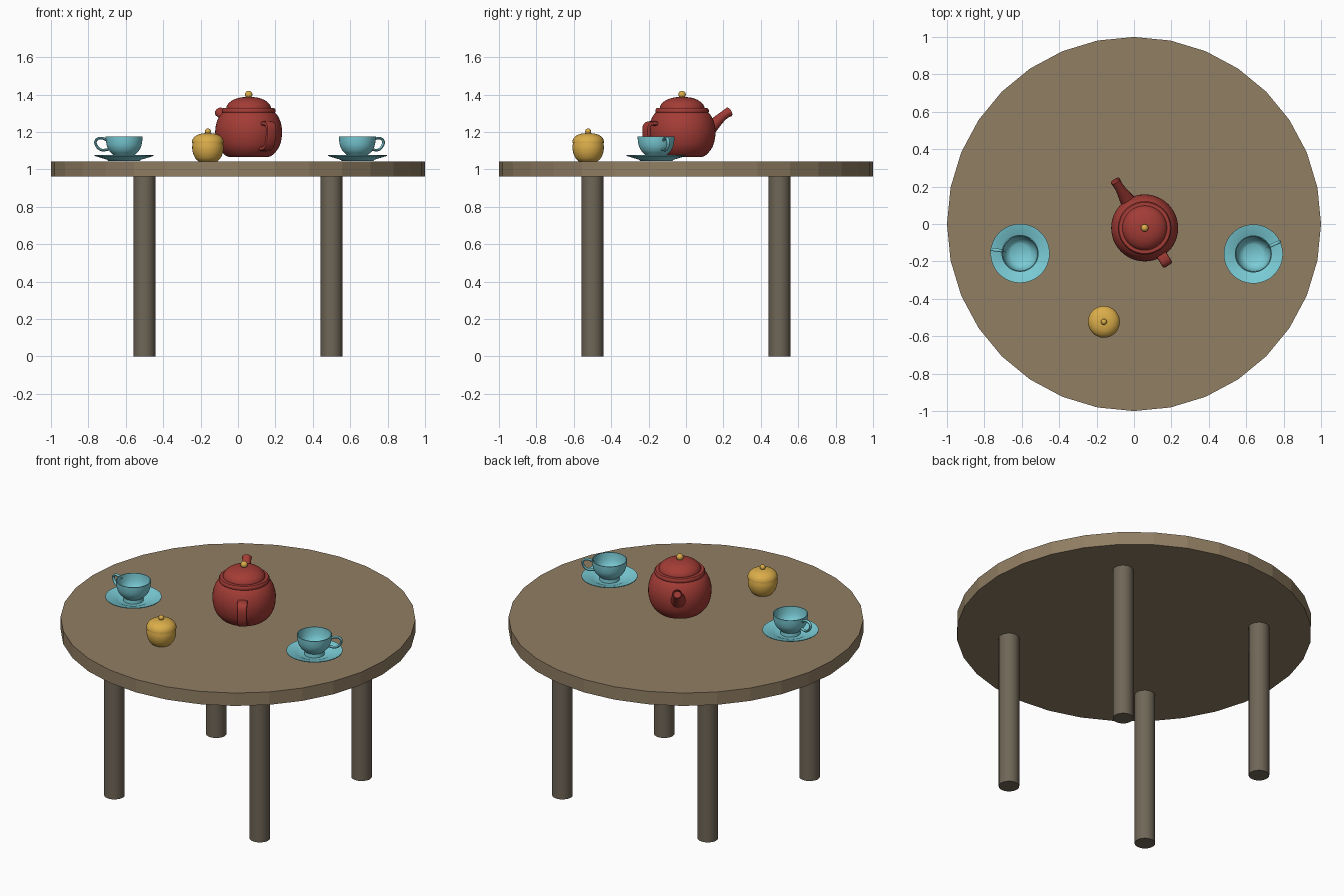
import bpy, bmesh, math
from mathutils import Vector

if "Cube" in bpy.data.objects:
    bpy.data.objects.remove(bpy.data.objects["Cube"])


def material(name, srgb):
    m = bpy.data.materials.new(name)
    m.diffuse_color = [((c + 0.055) / 1.055) ** 2.4 for c in srgb] + [1]
    m.use_nodes = True
    m.node_tree.nodes["Principled BSDF"].inputs["Base Color"].default_value = m.diffuse_color
    return m


WOOD = material("table wood", (0.57, 0.495, 0.39))
LEG = material("dark leg wood", (0.435, 0.40, 0.34))
RED = material("red glaze", (0.64, 0.235, 0.21))
TEAL = material("teal china", (0.48, 0.80, 0.84))
GOLD = material("golden yellow", (0.86, 0.68, 0.29))


def finish(bm, name, mat, loc=(0, 0, 0), angle=0, smooth=35):
    bmesh.ops.recalc_face_normals(bm, faces=bm.faces)
    me = bpy.data.meshes.new(name)
    bm.to_mesh(me)
    bm.free()
    me.materials.append(mat)
    ob = bpy.data.objects.new(name, me)
    bpy.context.collection.objects.link(ob)
    ob.location = loc
    ob.rotation_euler.z = angle
    if smooth:
        bpy.ops.object.select_all(action='DESELECT')
        bpy.context.view_layer.objects.active = ob
        ob.select_set(True)
        bpy.ops.object.shade_smooth_by_angle(angle=math.radians(smooth))
    return ob


def spline(pts, n=5):
    """Catmull-Rom through points of any dimension."""
    pts = [Vector(p) for p in pts]
    ext = [2 * pts[0] - pts[1]] + pts + [2 * pts[-1] - pts[-2]]
    out = []
    for a, b, c, d in zip(ext, ext[1:], ext[2:], ext[3:]):
        for i in range(n):
            t = i / n
            out.append(0.5 * (2 * b + (c - a) * t + (2 * a - 5 * b + 4 * c - d) * t * t
                              + (3 * b - a - 3 * c + d) * t ** 3))
    return out + [pts[-1]]


def lathe(name, profile, mat, loc, seg=48, smooth=35):
    """Revolve (radius, z) points around the vertical axis."""
    bm = bmesh.new()
    vs = [bm.verts.new((r, 0, z)) for r, z in profile]
    es = [bm.edges.new(p) for p in zip(vs, vs[1:])]
    bmesh.ops.spin(bm, geom=vs + es, cent=(0, 0, 0), axis=(0, 0, 1),
                   angle=math.tau, steps=seg, use_duplicate=False)
    bmesh.ops.remove_doubles(bm, verts=bm.verts, dist=1e-5)
    return finish(bm, name, mat, loc, 0, smooth)


def sweep(name, path, mat, loc, angle, power=1.0, seg=16, hollow=False):
    """Sweep along (reach, z, half width, half thickness); power < 1 squares the section."""
    path = spline(path)
    bm = bmesh.new()
    rings = []
    for i, p in enumerate(path):
        q, s = path[max(i - 1, 0)], path[min(i + 1, len(path) - 1)]
        t = Vector((s[0] - q[0], 0, s[1] - q[1])).normalized()
        nrm = Vector((-t.z, 0, t.x))
        ring = []
        for k in range(seg):
            a = math.tau * (k + 0.5) / seg
            c, d = (math.copysign(abs(f) ** power, f) for f in (math.cos(a), math.sin(a)))
            ring.append(bm.verts.new(Vector((p[0], c * p[2], p[1])) + nrm * d * p[3]))
        rings.append(ring)
    for a, b in zip(rings, rings[1:]):
        for k in range(seg):
            bm.faces.new((a[k], a[k - 1], b[k - 1], b[k]))
    bm.faces.new(rings[0])
    end = bm.faces.new(rings[-1][::-1])
    if hollow:  # open mouth
        bmesh.ops.recalc_face_normals(bm, faces=bm.faces)
        bmesh.ops.inset_region(bm, faces=[end], thickness=0.007)
        bmesh.ops.translate(bm, verts=end.verts, vec=(-0.025, 0, -0.015))
    return finish(bm, name, mat, loc, angle)


def ball(name, r, mat, loc):
    bm = bmesh.new()
    bmesh.ops.create_uvsphere(bm, u_segments=20, v_segments=12, radius=r)
    return finish(bm, name, mat, loc)


# Table: faceted round top and four round legs
lathe("table_top", [(0, 0.963), (1, 0.963), (1, 1.043), (0, 1.043)], WOOD, (0, 0, 0), 32, 0)
for sx, fx in ((-1, "left"), (1, "right")):
    for sy, fy in ((-1, "front"), (1, "back")):
        lathe(f"{fy}_{fx}_leg", [(0, 0), (0.058, 0), (0.058, 0.965), (0, 0.965)],
              LEG, (sx * 0.5, sy * 0.5, 0), 32)

# Teapot: body, lid, knob, spout and strap handle
POT = (0.057, -0.021, 0)
body = spline([(0.105, 1.066), (0.128, 1.077), (0.157, 1.11), (0.173, 1.15), (0.179, 1.20),
               (0.173, 1.245), (0.158, 1.282), (0.141, 1.304)], 3)
lathe("teapot_body", [(0, 1.066)] + [tuple(p) for p in body]
      + [(0.143, 1.308), (0.143, 1.318), (0.137, 1.327), (0.122, 1.328), (0, 1.328)], RED, POT)
dome = spline([(0.119, 1.335), (0.108, 1.353), (0.082, 1.372), (0.045, 1.384), (0, 1.388)], 3)
lathe("teapot_lid", [(0, 1.32), (0.119, 1.32)] + [tuple(p) for p in dome], RED, POT)
ball("teapot_knob", 0.02, GOLD, (POT[0], POT[1], 1.4))
ANGLE = math.radians(122)
sweep("teapot_spout", [(0.13, 1.185, 0.05, 0.05), (0.185, 1.228, 0.038, 0.036),
                       (0.24, 1.272, 0.027, 0.026), (0.275, 1.296, 0.025, 0.024),
                       (0.296, 1.307, 0.028, 0.026)], RED, POT, ANGLE, hollow=True)
sweep("teapot_handle", [(r, z, 0.029, 0.012) for r, z in (
    (0.14, 1.24), (0.19, 1.246), (0.22, 1.235), (0.225, 1.195),
    (0.215, 1.145), (0.19, 1.115), (0.13, 1.11))], RED, POT, ANGLE + math.pi, 0.5)

# Two cups with saucers
for side, x, y, deg in (("left", -0.609, -0.157, 172), ("right", 0.638, -0.16, 25)):
    loc = (x, y, 0)
    lathe(f"{side}_saucer", [(0, 1.046), (0.085, 1.046), (0.092, 1.052), (0.158, 1.072),
                             (0.158, 1.076), (0.092, 1.059), (0.084, 1.054), (0, 1.054)], TEAL, loc)
    outer = spline([(0.062, 1.082), (0.078, 1.098), (0.091, 1.122), (0.097, 1.15), (0.099, 1.176)], 3)
    inner = spline([(0.094, 1.176), (0.091, 1.15), (0.084, 1.122), (0.071, 1.1), (0.055, 1.087)], 3)
    lathe(f"{side}_cup", [(0, 1.053), (0.057, 1.053), (0.055, 1.075)]
          + [tuple(p) for p in outer + inner] + [(0, 1.084)], TEAL, loc)
    sweep(f"{side}_cup_handle", [(r, z, 0.009, 0.007) for r, z in (
        (0.092, 1.155), (0.115, 1.166), (0.142, 1.164), (0.155, 1.145),
        (0.143, 1.118), (0.118, 1.103), (0.078, 1.108))], TEAL, loc, math.radians(deg), seg=10)

# Sugar pot with lid and knob
SUGAR = (-0.161, -0.523, 0)
pot = spline([(0.05, 1.043), (0.066, 1.058), (0.079, 1.085), (0.084, 1.115), (0.081, 1.142)], 3)
lathe("sugar_pot_body", [(0, 1.043)] + [tuple(p) for p in pot] + [(0, 1.142)], GOLD, SUGAR)
cap = spline([(0.085, 1.15), (0.077, 1.168), (0.057, 1.184), (0.03, 1.192), (0, 1.194)], 3)
lathe("sugar_pot_lid", [(0, 1.142), (0.085, 1.142)] + [tuple(p) for p in cap], GOLD, SUGAR)
ball("sugar_pot_knob", 0.016, GOLD, (SUGAR[0], SUGAR[1], 1.203))
